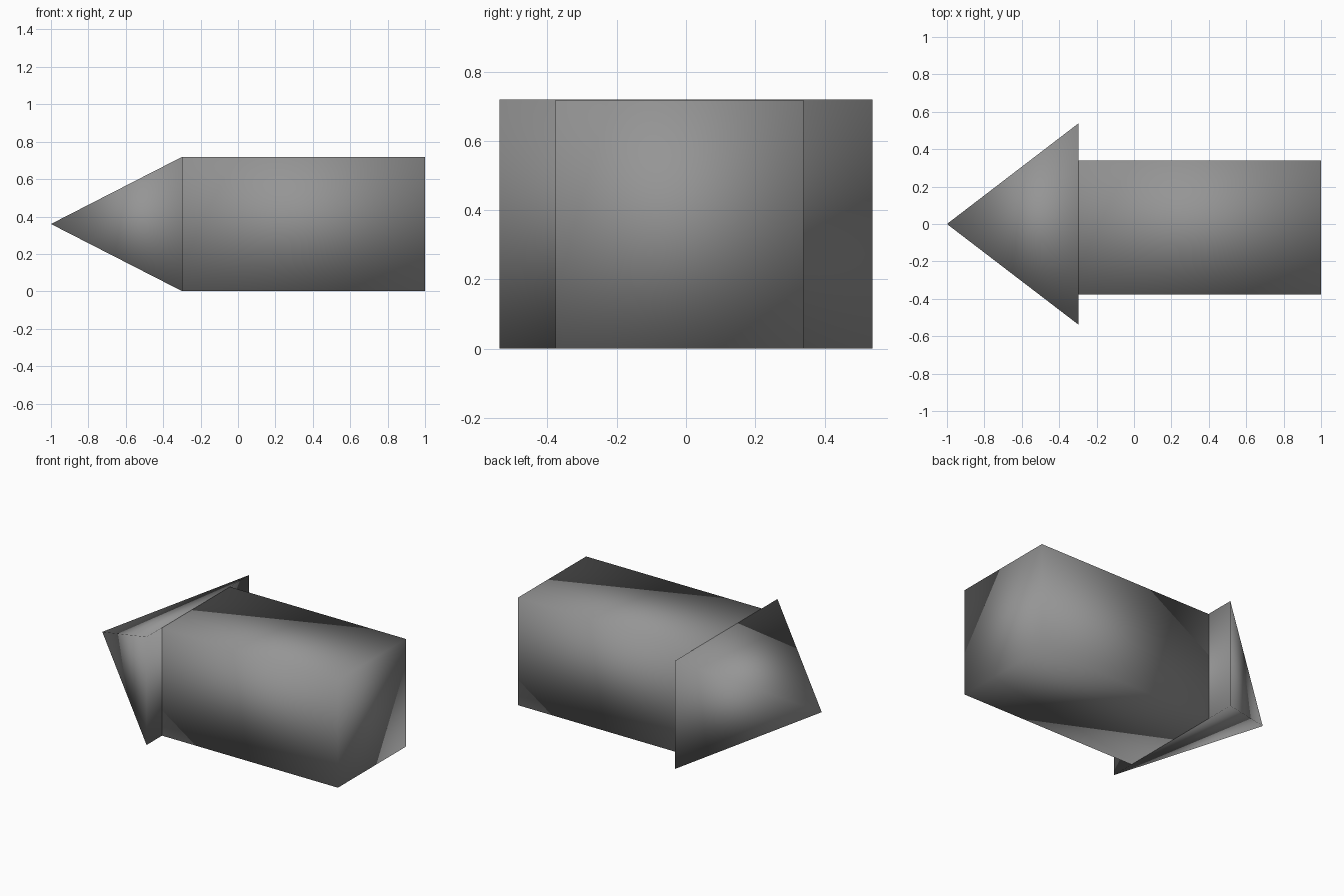
import bpy
import bmesh
from mathutils import Matrix

if "Cube" in bpy.data.objects:
    bpy.data.objects.remove(bpy.data.objects["Cube"])

HEAD_X = -0.297

# Dark grey finish shared by both parts
dark_grey = bpy.data.materials.new("dark_grey")
dark_grey.diffuse_color = (0.3, 0.3, 0.3, 1)
dark_grey.use_nodes = True
dark_grey.node_tree.nodes["Principled BSDF"].inputs["Base Color"].default_value = dark_grey.diffuse_color


def add_mesh(name, bm):
    bmesh.ops.recalc_face_normals(bm, faces=bm.faces[:])
    for face in bm.faces:
        face.smooth = True
    mesh = bpy.data.meshes.new(name)
    bm.to_mesh(mesh)
    bm.free()
    mesh.materials.append(dark_grey)
    obj = bpy.data.objects.new(name, mesh)
    bpy.context.collection.objects.link(obj)
    return obj


# Shaft: softly shaded square bar, set slightly off the head's centre
lo, hi = (HEAD_X, -0.377, 0.001), (1.0, 0.339, 0.718)
size = [b - a for a, b in zip(lo, hi)]
centre = [(a + b) / 2 for a, b in zip(lo, hi)]
bm = bmesh.new()
bmesh.ops.create_cube(
    bm, size=1, matrix=Matrix.Translation(centre) @ Matrix.Diagonal((*size, 1)))
add_mesh("arrow_shaft", bm)

# Head: wide pyramid pointing left, with a closed rectangular back
bm = bmesh.new()
base = [bm.verts.new((HEAD_X, y, z))
        for y, z in ((-0.538, 0), (0.538, 0), (0.538, 0.72), (-0.538, 0.72))]
tip = bm.verts.new((-1, 0, 0.36))
bm.faces.new(base)
for i in range(4):
    bm.faces.new((base[i], tip, base[(i + 1) % 4]))
add_mesh("arrow_head", bm)
